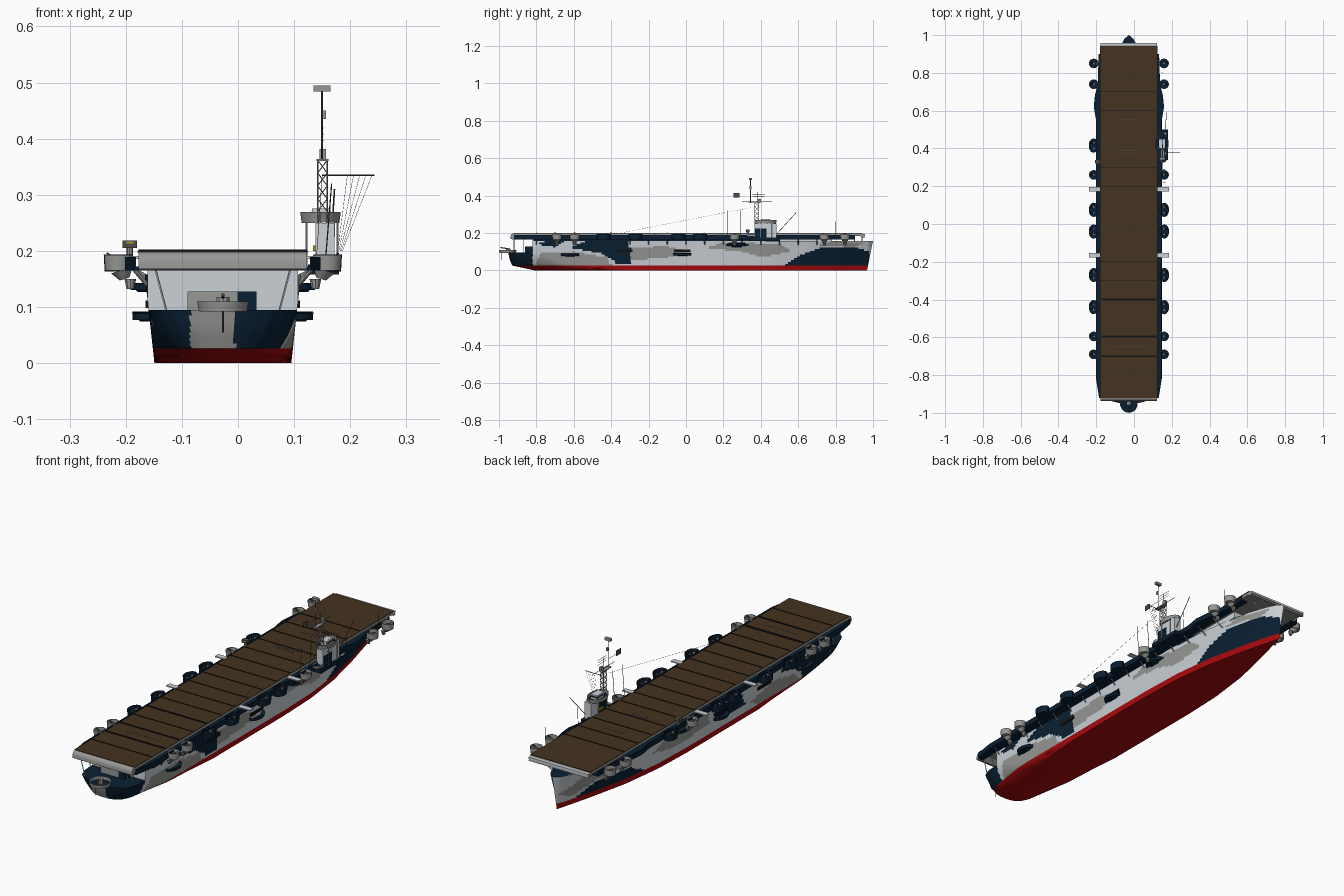
import bpy, bmesh, math
from mathutils import Vector, Matrix

if "Cube" in bpy.data.objects:
    bpy.data.objects.remove(bpy.data.objects["Cube"])

C = -0.027  # ship centreline; the mast yard makes the bounds lopsided
COL = {"light_grey": (.60, .64, .68), "mid_grey": (.31, .31, .30), "navy": (.003, .014, .033),
       "red": (.40, .003, .004), "deck_brown": (.060, .033, .014), "dark_grey": (.07, .07, .072),
       "black": (.006, .006, .007), "yellow": (.4, .32, .02)}
MATS = {}
for n, c in COL.items():
    MATS[n] = bpy.data.materials.new(n)
    MATS[n].diffuse_color = (*c, 1)


class Part:
    """Collects primitives into one named object."""
    def __init__(self, name):
        self.name, self.bm, self.mats = name, bmesh.new(), []

    def idx(self, mat):
        if mat not in self.mats:
            self.mats.append(mat)
        return self.mats.index(mat)

    def paint(self, verts, mat):
        faces = {f for v in verts for f in v.link_faces}
        for f in faces:
            f.material_index = self.idx(mat)
        return faces

    def box(self, x0, x1, y0, y1, z0, z1, mat):
        m = Matrix.Translation(((x0+x1)/2, (y0+y1)/2, (z0+z1)/2)) @ Matrix.Diagonal((abs(x1-x0), y1-y0, z1-z0, 1))
        self.paint(bmesh.ops.create_cube(self.bm, size=1, matrix=m)["verts"], mat)

    def rod(self, p, q, r, mat, seg=5, r2=None):
        p, q = Vector(p), Vector(q)
        d = q - p
        m = Matrix.Translation((p+q)/2) @ d.to_track_quat('Z', 'Y').to_matrix().to_4x4()
        v = bmesh.ops.create_cone(self.bm, cap_ends=True, segments=seg, radius1=r,
                                  radius2=r if r2 is None else r2, depth=d.length, matrix=m)["verts"]
        return self.paint(v, mat)

    def tub(self, x, y, z0, z1, rx, ry, mat, floor, base=.93):
        m = Matrix.Translation((x, y, (z0+z1)/2)) @ Matrix.Diagonal((rx, ry, 1, 1))
        v = bmesh.ops.create_cone(self.bm, cap_ends=True, segments=14, radius1=base, radius2=1, depth=z1-z0, matrix=m)["verts"]
        top = max(self.paint(v, mat), key=lambda f: f.calc_center_median().z)
        self.bm.normal_update()
        for t in (.002, .0004):
            bmesh.ops.inset_region(self.bm, faces=[top], thickness=t, use_even_offset=True)
        for w in top.verts:
            w.co.z -= (z1-z0) * .8
        top.material_index = self.idx(floor)

    def prism(self, pts, lo, hi, mat, axis=0):
        """Profile extruded along x (y-z points) or along z (x-y points)."""
        put = lambda e, p: (e, *p) if axis == 0 else (*p, e)
        a, b = ([self.bm.verts.new(put(e, p)) for p in pts] for e in (lo, hi))
        n = len(pts)
        self.bm.faces.new(a); self.bm.faces.new(b)
        for i in range(n):
            self.bm.faces.new((a[i], a[(i+1) % n], b[(i+1) % n], b[i]))
        bmesh.ops.recalc_face_normals(self.bm, faces=list(self.paint(a+b, mat)))

    def done(self, angle=35):
        me = bpy.data.meshes.new(self.name)
        self.bm.to_mesh(me); self.bm.free()
        for m in self.mats:
            me.materials.append(MATS[m])
        me.shade_smooth()
        me.set_sharp_from_angle(angle=math.radians(angle))
        bpy.context.collection.objects.link(bpy.data.objects.new(self.name, me))


def lerp_table(tab, x):
    for (a, u), (b, v) in zip(tab, tab[1:]):
        if x <= b:
            return u + (v-u) * max(0, (x-a)/(b-a))
    return tab[-1][1]

# ---- hull shape: half width from distance to bow and stern
BOW0 = [(0, 0), (.17, .045), (.37, .09), (.57, .115), (.77, .122)]
BOW1 = [(0, 0), (.02, .025), (.06, .047), (.15, .078), (.3, .11), (.5, .132), (.7, .14)]
ST0 = [(0, .01), (.05, .045), (.25, .10), (.5, .122)]
ST1 = [(0, .022), (.004, .06), (.012, .09), (.03, .115), (.07, .13), (.2, .139), (.4, .14)]
stern_y = lambda z: lerp_table([(0, -.81), (.026, -.93), (.06, -.943), (.095, -.95)], z)
bow_y = lambda z: .968 + .032 * min(1, z/.158)

def half(y, z):
    k, s = min(1, z/.165), min(1, z/.095) ** .45
    d, e = bow_y(z) - y, y - stern_y(z)
    b = lerp_table(BOW0, d)*(1-k) + lerp_table(BOW1, d)*k
    t = lerp_table(ST0, e)*(1-s) + lerp_table(ST1, e)*s
    return min(b, t, .122 + .018*k)

# ---- camouflage patches as (y, z) polygons
NAVY_R = [[(-.62, .12), (-.5, .17), (-.3, .17), (-.3, .033), (-.36, .033), (-.45, .09)],
          [(-.8, .14), (-.7, .17), (-.62, .17), (-.7, .125)],
          [(.53, .028), (.6, .075), (.72, .12), (.9, .125), (.98, .10), (.98, .028)],
          [(.21, .135), (.24, .15), (.31, .15), (.33, .135), (.27, .12)]]
GREY_R = [[(-.8, .03), (-.78, .09), (-.6, .1), (-.42, .07), (-.4, .03)], [(-.3, .05), (-.3, .12), (-.1, .13), (.02, .1), (-.1, .07)],
          [(.1, .12), (.2, .15), (.5, .14), (.56, .1), (.4, .07), (.3, .1)], [(.7, .13), (.78, .155), (.96, .15), (.9, .125)]]
NAVY_L = [[(-.9, .03), (-.85, .17), (-.5, .17), (-.45, .12), (-.6, .08), (-.62, .03)],
          [(-.2, .07), (-.17, .12), (-.05, .135), (.03, .11), (-.02, .06)],
          [(.5, .028), (.58, .07), (.78, .08), (.88, .028)]]
GREY_L = [[(-.6, .03), (-.55, .07), (-.4, .1), (-.25, .06), (-.3, .03)], [(.05, .08), (.1, .15), (.35, .14), (.45, .09), (.3, .06)],
          [(.6, .1), (.66, .15), (.85, .13), (.97, .07), (.9, .04), (.8, .08)]]

def inside(p, poly):
    r = False
    for (a, b), (c, d) in zip(poly, poly[1:] + poly[:1]):
        if (b > p[1]) != (d > p[1]) and p[0] < (c-a)*(p[1]-b)/(d-b) + a:
            r = not r
    return r

def hull_colour(f):
    c = f.calc_center_median()
    if c.z < .026:
        return "red"
    if abs(f.normal.z) > .9:
        return "navy"
    if c.z < .095 and c.y < -.82:
        return "mid_grey" if -.085 < c.x < -.005 else "navy"
    if c.y < -.819:
        return "light_grey"
    navy, grey = (NAVY_R, GREY_R) if c.x > C else (NAVY_L, GREY_L)
    if any(inside((c.y, c.z), p) for p in navy):
        return "navy"
    return "mid_grey" if any(inside((c.y, c.z), p) for p in grey) else "light_grey"

def loft(name, zs, y0):
    p, rings, n = Part(name), [], 190
    for z in zs:
        a, b = y0(z), bow_y(z)
        t = [i/n - .14*math.sin(2*math.pi*i/n) for i in range(n+1)]
        ring = [(1, a + (b-a)*u) for u in t] + [(-1, a + (b-a)*u) for u in reversed(t)]
        rings.append([p.bm.verts.new((C + s*half(y, z), y, z)) for s, y in ring])
    for r, q in zip(rings, rings[1:]):
        for i in range(len(r)):
            j = (i+1) % len(r)
            p.bm.faces.new((r[i], r[j], q[j], q[i]))
    p.bm.faces.new(rings[0]); p.bm.faces.new(rings[-1])
    bmesh.ops.remove_doubles(p.bm, verts=p.bm.verts, dist=1e-5)
    bmesh.ops.recalc_face_normals(p.bm, faces=p.bm.faces)
    for f in p.bm.faces:
        f.material_index = p.idx(hull_colour(f))
    p.done()

loft("lower_hull", [0, .013, .026, .035, .045, .055, .065, .075, .085, .095], stern_y)
loft("upper_hull", [.095, .104, .113, .122, .131, .14, .149, .158], lambda z: -.82)

# ---- flight deck with rounded ends, cross strips and markings
d = Part("flight_deck")
d.prism([(-.938, .168), (-.938, .182), (-.934, .192), (-.925, .198), (.94, .198), (.952, .192), (.956, .176),
         (.945, .176), (.93, .184), (-.9, .184), (-.925, .165)], C-.15, C+.15, "mid_grey")
d.box(C-.15, C+.15, .941, .958, .185, .194, "light_grey")
d.box(C-.152, C+.152, -.922, .942, .197, .2, "deck_brown")
d.box(C-.134, C+.134, -.815, .5, .155, .185, "navy")
d.box(C-.1, C+.1, -.82, .78, .155, .185, "light_grey")
d.box(C-.134, C+.134, -.822, -.815, .155, .185, "light_grey")
d.done()
m = Part("deck_strips")
for y in [-.8 + .1*i for i in range(16)]:
    m.box(C-.15, C+.15, y-.0007, y+.0007, .199, .2025, "black")
for y in (-.4, -.595, -.7):
    m.box(C-.145, C+.145, y-.005, y+.005, .199, .2015, "black")
for y, w in ((.555, .05), (.39, .06), (.375, .04), (-.65, .08)):
    m.box(C-w, C+w, y-.002, y+.002, .199, .201, "dark_grey")
m.done()

# ---- deck supports, stern and bow
s = Part("deck_supports")
for k in (-1, 1):
    for y in (-.92, -.87):
        s.rod((C+k*.1, y, .09), (C+k*.125, y, .185), .002, "light_grey")
    for y in (.9, .94):
        s.rod((C+k*.03, y, .15), (C+k*.09, y, .185), .003, "light_grey")
s.done()

# ---- gallery walkways, gun tubs and guns on both sides
g, t, a = Part("gallery_walkways"), Part("gun_tubs"), Part("guns")

def gun(x, y, z, k):
    a.rod((x, y, z), (x, y, z+.016), .007, "mid_grey", 8)
    for o in (-.003, .003):
        a.rod((x, y+o, z+.014), (x+k*.02, y+o, z+.026), .0012, "dark_grey")

ROUND = (.85, .74, .26, -.595, -.69)
OVAL = (.415, .075, -.04, -.27, -.44)
for k in (-1, 1):
    X = lambda h: C + k*h
    plan = [(.13, -.92), (.158, -.92), (.174, -.82), (.174, .55), (.186, .62), (.18, .68), (.165, .74), (.16, .9), (.13, .9)]
    g.prism([(X(h), y) for h, y in plan], .165, .172, "navy", axis=2)
    rail = plan[1:-1]
    for (h0, y0), (h1, y1) in zip(rail, rail[1:]):   # bulwark along the outer edge
        g.prism([(X(h0), y0), (X(h1), y1), (X(h1-.003), y1), (X(h0-.003), y0)], .17, .189, "navy", axis=2)
    for i in range(16):   # brackets down to the hull
        y = -.8 + i*.1
        g.rod((X(max(.05, half(y, .14))-.005), y, .135), (X(.16), y, .168), .003, "mid_grey", 4)
    for y in (.185, -.165):
        g.box(X(.15), X(.211), y-.012, y+.012, .186, .191, "light_grey")
    for y in ROUND:
        t.tub(X(.186), y, .165, .193, .026, .026, "mid_grey", "navy")
        t.rod((X(.165), y, .132), (X(.165), y, .15), .007, "mid_grey", 10, .011)
        t.rod((X(.175), y, .15), (X(.18), y, .166), .009, "mid_grey", 10, .02)
        gun(X(.186), y, .17, k)
    for y in OVAL:
        if k > 0 and y == .415:
            continue
        t.tub(X(.187), y, .163, .194, .026, .038, "navy", "navy")
        gun(X(.187), y-.015, .17, k); gun(X(.187), y+.015, .17, k)
    # low hull sponsons with sloping underside, and hull openings
    for y, z, r in ((-.62, .09, .032), (-.02, .092, .03), (.27, .143, .03)):
        g.tub(X(half(y, z)), y, z-.016, z, r, .05, "navy", "navy", .5)
    for y in (-.33, -.02):
        h = half(y, .105)
        g.box(X(h-.01), X(h+.004), y-.045, y+.045, .098, .112, "black")
g.done(); t.done(); a.done()

# ---- stern gun, fantail house and port director
f = Part("fantail_gun")
f.tub(C, -.953, .092, .11, .047, .047, "mid_grey", "navy")
f.rod((C, -.95, .095), (C, -.95, .118), .012, "mid_grey", 10)
f.rod((C, -.95, .116), (C, -.992, .122), .003, "dark_grey", 6)
f.rod((C, -.985, .055), (C, -.985, .095), .002, "dark_grey")
f.box(-.09, -.001, -.86, -.82, .095, .128, "mid_grey")
f.box(-.001, .033, -.86, -.82, .095, .128, "navy")
f.done()
p = Part("port_director")
p.rod((-.193, .33, .17), (-.193, .33, .205), .006, "mid_grey", 8)
p.box(-.206, -.18, .32, .34, .205, .219, "dark_grey")
p.box(-.2, -.186, .318, .342, .213, .217, "yellow")
p.done()

# ---- island
i = Part("island")
i.box(.125, .18, .34, .5, .158, .176, "navy")
i.box(.138, .172, .43, .485, .17, .252, "light_grey")
i.box(.138, .172, .37, .43, .17, .25, "navy")
i.box(.138, .172, .367, .37, .17, .25, "light_grey")
i.box(.1385, .1725, .37, .43, .225, .252, "light_grey")
i.tub(.147, .425, .25, .269, .037, .06, "mid_grey", "navy")
i.box(.132, .165, .40, .45, .255, .276, "light_grey")
i.box(.131, .166, .41, .451, .264, .27, "black")
i.tub(.155, .35, .18, .192, .02, .025, "mid_grey", "navy")
i.box(.134, .139, .40, .44, .2, .21, "yellow")
for x in (.122, .177):
    for y in (.4, .46):
        i.rod((x, y, .17), (x, y, .255), .0018, "light_grey")
i.done()

# ---- lattice mast, pole, radars and yard
m = Part("mast")
legs = [(.142, .368), (.159, .368), (.159, .39), (.142, .39)]
for n, (x, y) in enumerate(legs):
    m.rod((x, y, .25), (x, y, .362), .0015, "mid_grey", 4)
    x2, y2 = legs[(n+1) % 4]
    for z in (.27, .293, .316, .339):
        m.rod((x, y, z), (x2, y2, z+.023), .0009, "mid_grey", 4)
        m.rod((x2, y2, z), (x, y, z+.023), .0009, "mid_grey", 4)
m.box(.14, .161, .335, .395, .36, .364, "mid_grey")
m.rod((.15, .345, .36), (.15, .345, .487), .0018, "dark_grey")
m.box(.135, .165, .338, .352, .484, .495, "mid_grey")
m.box(.145, .157, .385, .4, .364, .382, "mid_grey")
m.rod((.15, .38, .36), (.15, .38, .42), .0012, "dark_grey")
for z in (.397, .408, .419):
    m.rod((.152, .355, z), (.152, .42, z), .001, "mid_grey", 4)
m.box(.151, .157, .34, .35, .435, .45, "mid_grey")
m.rod((.15, .30, .37), (.15, .46, .37), .0012, "dark_grey")
m.rod((.15, .345, .4), (.15, .285, .4), .0008, "dark_grey")
m.box(.1495, .1515, .255, .287, .39, .414, "dark_grey")
m.rod((.15, .38, .335), (.243, .38, .335), .0015, "dark_grey")
for n in range(5):
    m.rod((.195+.011*n, .38, .335), (.178+.002*n, .38, .2), .0004, "dark_grey", 3)
m.done()

# ---- whip poles, boom and aerial wire
w = Part("aerials")
for y, z in ((.22, .32), (.29, .32), (.8, .26)):
    w.rod((.146 if y > .7 else .155, y, .17), (.15 if y > .7 else .167, y, z), .0012, "dark_grey")
w.rod((.165, .49, .2), (.172, .59, .31), .0015, "dark_grey")
w.rod((.165, .54, .17), (.168, .54, .25), .001, "dark_grey")
w.rod((.15, .345, .335), (.14, -.4, .19), .0005, "dark_grey", 3)
w.done()

for m in bpy.data.materials:
    if m.users and not m.is_grease_pencil:
        m.use_nodes = True
        m.node_tree.nodes["Principled BSDF"].inputs["Base Color"].default_value = m.diffuse_color
